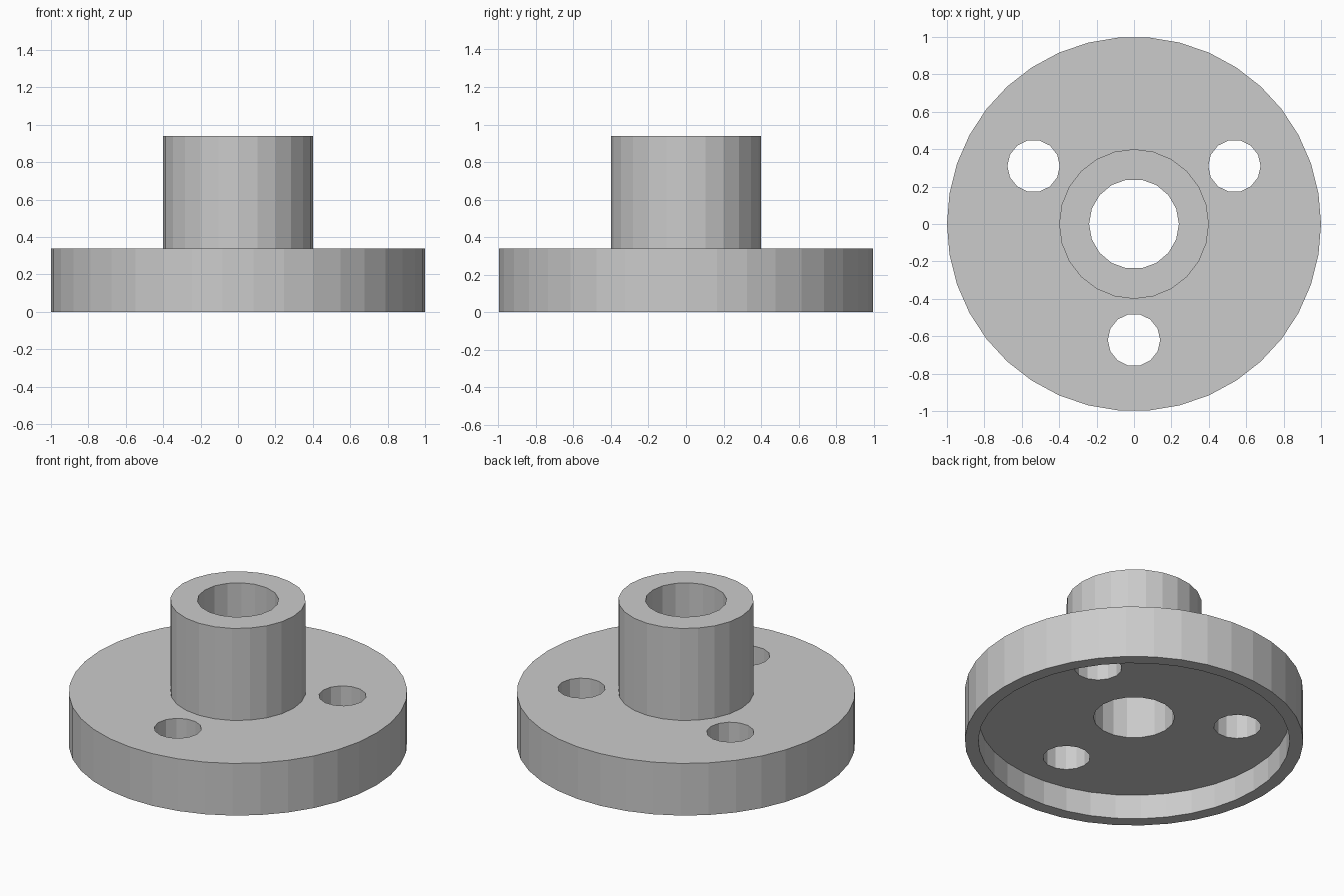
import bpy
from math import radians, cos, sin

if "Cube" in bpy.data.objects:
    bpy.data.objects.remove(bpy.data.objects["Cube"])


def cylinder(name, radius, z0, z1, sides, x=0, y=0):
    # quarter turn puts a corner on the x axis
    bpy.ops.mesh.primitive_cylinder_add(
        vertices=sides, radius=radius, depth=z1 - z0,
        location=(x, y, (z0 + z1) / 2), rotation=(0, 0, radians(90)))
    ob = bpy.context.object
    ob.name = name
    return ob


def combine(target, tool, operation):
    mod = target.modifiers.new(tool.name, 'BOOLEAN')
    mod.operation = operation
    mod.solver = 'EXACT'
    mod.object = tool
    bpy.context.view_layer.objects.active = target
    bpy.ops.object.modifier_apply(modifier=mod.name)
    bpy.data.objects.remove(tool, do_unlink=True)


# Round plate with the raised hub joined on
flange = cylinder("hub_flange", 1.0, 0, 0.34, 38)
combine(flange, cylinder("hub", 0.4, 0.25, 0.94, 24), 'UNION')

# Shallow recess underneath
combine(flange, cylinder("underside_recess", 0.92, -0.2, 0.16, 38), 'DIFFERENCE')

# Centre bore through everything
combine(flange, cylinder("centre_bore", 0.24, -0.2, 1.2, 18), 'DIFFERENCE')

# Three bolt holes
for angle in (30, 150, 270):
    a = radians(angle)
    combine(flange, cylinder("bolt_hole", 0.14, -0.2, 0.6, 14,
                             0.62 * cos(a), 0.62 * sin(a)), 'DIFFERENCE')
